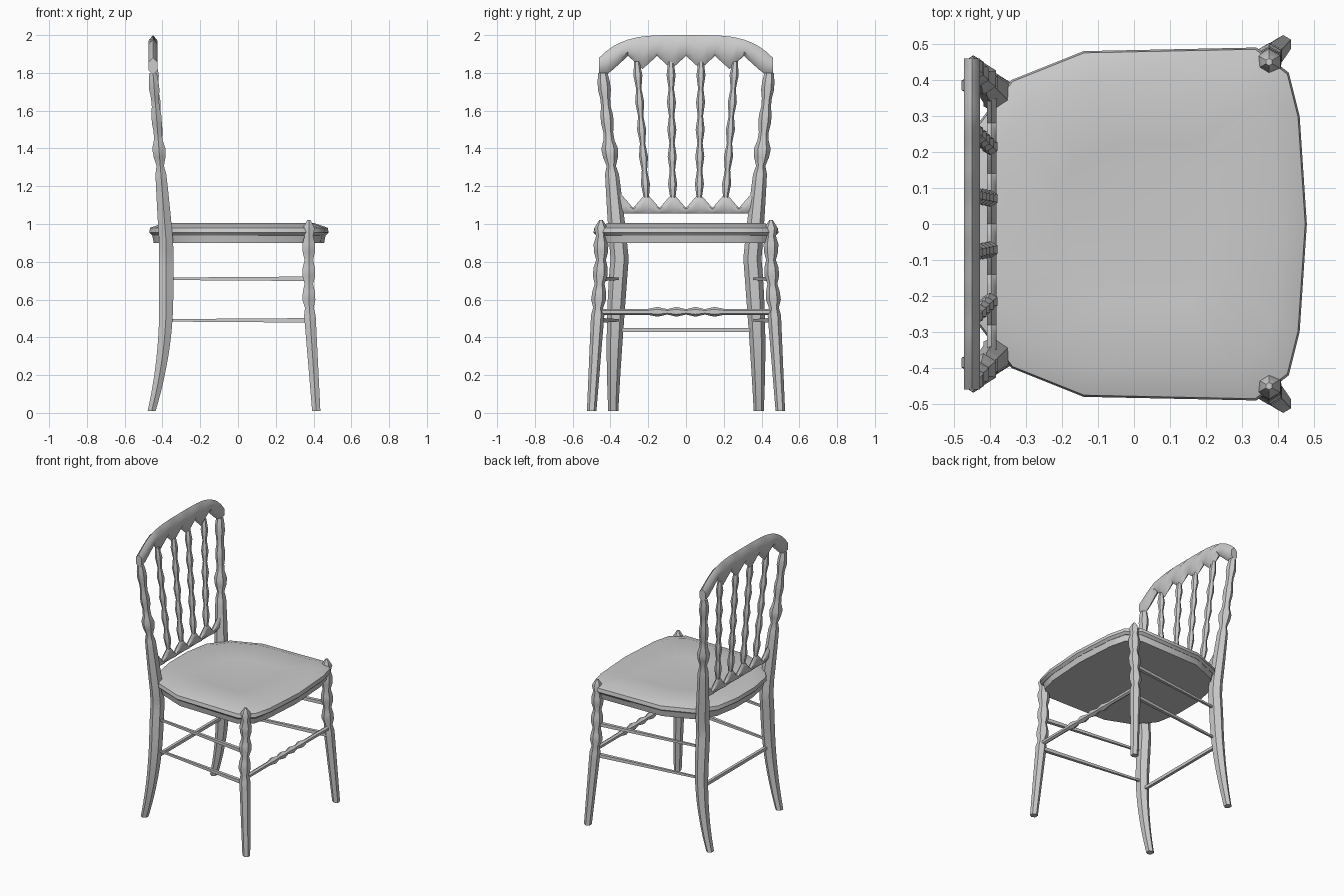
import bpy
import math
from mathutils import Vector

cube = bpy.data.objects.get("Cube")
if cube:
    bpy.data.objects.remove(cube, do_unlink=True)

grey = (0.6, 0.6, 0.6, 1)
material = bpy.data.materials.new("plain grey")
material.use_nodes = True
material.diffuse_color = grey
material.node_tree.nodes["Principled BSDF"].inputs["Base Color"].default_value = grey


def build_from_rings(name, rings, sharp_angle=50):
    """Skin a stack of equal rings, cap both ends and smooth the result."""
    count = len(rings[0])
    verts = [point for ring in rings for point in ring]
    faces = [tuple(range(count)), tuple(range(len(verts) - count, len(verts)))]
    for start in range(0, len(verts) - count, count):
        for i in range(count):
            j = (i + 1) % count
            faces.append((start + i, start + j, start + count + j, start + count + i))
    mesh = bpy.data.meshes.new(name)
    mesh.from_pydata(verts, [], faces)
    mesh.materials.append(material)
    part = bpy.data.objects.new(name, mesh)
    bpy.context.collection.objects.link(part)
    bpy.ops.object.select_all(action="DESELECT")
    part.select_set(True)
    bpy.context.view_layer.objects.active = part
    bpy.ops.object.mode_set(mode="EDIT")
    bpy.ops.mesh.select_all(action="SELECT")
    bpy.ops.mesh.normals_make_consistent(inside=False)
    bpy.ops.object.mode_set(mode="OBJECT")
    bpy.ops.object.shade_smooth_by_angle(angle=math.radians(sharp_angle))


def loft(name, centre, radii, start, end, steps, axis="z", sides=6):
    """Sweep an elliptical ring square to the axis, with t running start to end."""
    first, second = [i for i, letter in enumerate("xyz") if letter != axis]
    rings = []
    for step in range(steps + 1):
        t = start + (end - start) * step / steps
        wide, deep = radii(t)
        ring = []
        for i in range(sides):
            angle = math.tau * (i + 0.5) / sides
            point = Vector(centre(t))
            point[first] += wide * math.cos(angle)
            point[second] += deep * math.sin(angle)
            ring.append(point)
        rings.append(ring)
    build_from_rings(name, rings)


def bead(t, pitch, thin, swell):
    """Radius of a turned part: a row of beads, one per pitch."""
    return thin + swell * (1 - math.cos(math.tau * t / pitch)) / 2


# Seat: one plan outline repeated at several heights and insets
half_plan = [(0.46, 0.3), (0.43, 0.42), (0.34, 0.49), (-0.14, 0.48),
             (-0.34, 0.4), (-0.44, 0.27), (-0.47, 0.1)]
plan = half_plan + [(x, -y) for x, y in reversed(half_plan)] + [(0.48, 0)]


def seat_layers(name, layers):
    rings = [[(x * inset, y * inset, z) for x, y in plan] for inset, z in layers]
    build_from_rings(name, rings, 40)


seat_layers("seat_frame", [(0.95, 0.9), (0.97, 0.95)])
seat_layers("seat_cushion", [(0.97, 0.94), (1, 0.955), (0.99, 0.98), (0.84, 1.005), (0.45, 0.985)])


# Turned legs: a splayed taper below, beads above, and a pointed knob
def turned_leg_radii(z):
    if z > 1:
        return 0.01, 0.01
    if z < 0.55:
        width = 0.025 + 0.02 * z
        return width, width
    width = bead(z - 0.55, 0.13, 0.026, 0.016)
    return width, width


# Curved legs that continue upward as the backrest posts
def post_x(z):
    if z < 0.6:
        return -0.38 - 0.08 * (1 - z / 0.6) ** 2
    return -0.38 - 0.07 * max(0, (z - 0.9) / 0.9)


def post_y(z):
    if z < 0.8:
        return 0.385 - 0.05 * z * z
    return 0.35 + 0.09 * (z - 0.8)


def post_radii(z):
    if z < 1.3:
        width = 0.024 + 0.02 * math.sin(math.pi * z / 1.5)
    else:
        width = bead(z - 1.3, 0.17, 0.022, 0.02 if z < 1.5 else 0.01)
    return width, width * 1.1


def spindle_radii(t):
    width = bead(t, 0.2, 0.014, 0.01)
    return width, width


for side, s in (("near", -1), ("far", 1)):
    loft(f"turned_leg_{side}",
         lambda z: (0.375 + 0.04 * max(0, 1 - z / 0.6), s * (0.45 + 0.05 * max(0, 1 - z / 0.8)), z),
         turned_leg_radii, 0.01, 1.02, 24)
    loft(f"backrest_post_{side}", lambda z: (post_x(z), s * post_y(z), z),
         post_radii, 0.01, 1.8, 40)

    # Thin side stretchers
    for level, z in (("upper", 0.71), ("lower", 0.49)):
        loft(f"side_stretcher_{level}_{side}", lambda x: (x, s * (0.405 + 0.12 * x), z),
             lambda x: (0.013 + 0.01 * x, 0.013 + 0.01 * x), -0.38, 0.38, 2, "x", 4)

    # Slender turned spindles, leaning with the backrest and fanning out
    for label, foot, fan in (("inner", 0.07, 0.01), ("outer", 0.21, 0.05)):
        loft(f"spindle_{label}_{side}",
             lambda t: (-0.395 - 0.05 * t, s * (foot + fan * t), 1.14 + 0.72 * t),
             spindle_radii, 0, 1, 20)


# Arched crest rail, scalloped along its lower edge
def crest_edges(t):
    lower = 1.79 if abs(t) > 0.85 else 1.855 + 0.035 * math.cos(math.tau * 3 * t)
    return lower, 2 - 0.12 * t ** 4


loft("crest_rail", lambda t: (-0.45, 0.46 * t, sum(crest_edges(t)) / 2),
     lambda t: (0.026, (crest_edges(t)[1] - crest_edges(t)[0]) / 2), -1, 1, 24, "y")


# Lower rail of the backrest, peaking under each spindle
def rail_rise(t):
    return 0.035 - 0.02 * math.cos(math.pi * 5 * t)


loft("backrest_lower_rail", lambda t: (-0.395, 0.35 * t, 1.055 + rail_rise(t)),
     lambda t: (0.015, rail_rise(t)), -1, 1, 20, "y")


# Beaded stretcher between the turned legs
def turned_stretcher_radii(y):
    width = bead(y, 0.1, 0.014, 0.012) if abs(y) < 0.2 else 0.016
    return width, width


loft("turned_stretcher", lambda y: (0.38, y, 0.535), turned_stretcher_radii, -0.45, 0.45, 18, "y")

# Plain stretcher between the backrest legs
loft("plain_stretcher", lambda y: (-0.385, y, 0.44),
     lambda y: (0.014, 0.015), -0.36, 0.36, 1, "y", 4)
